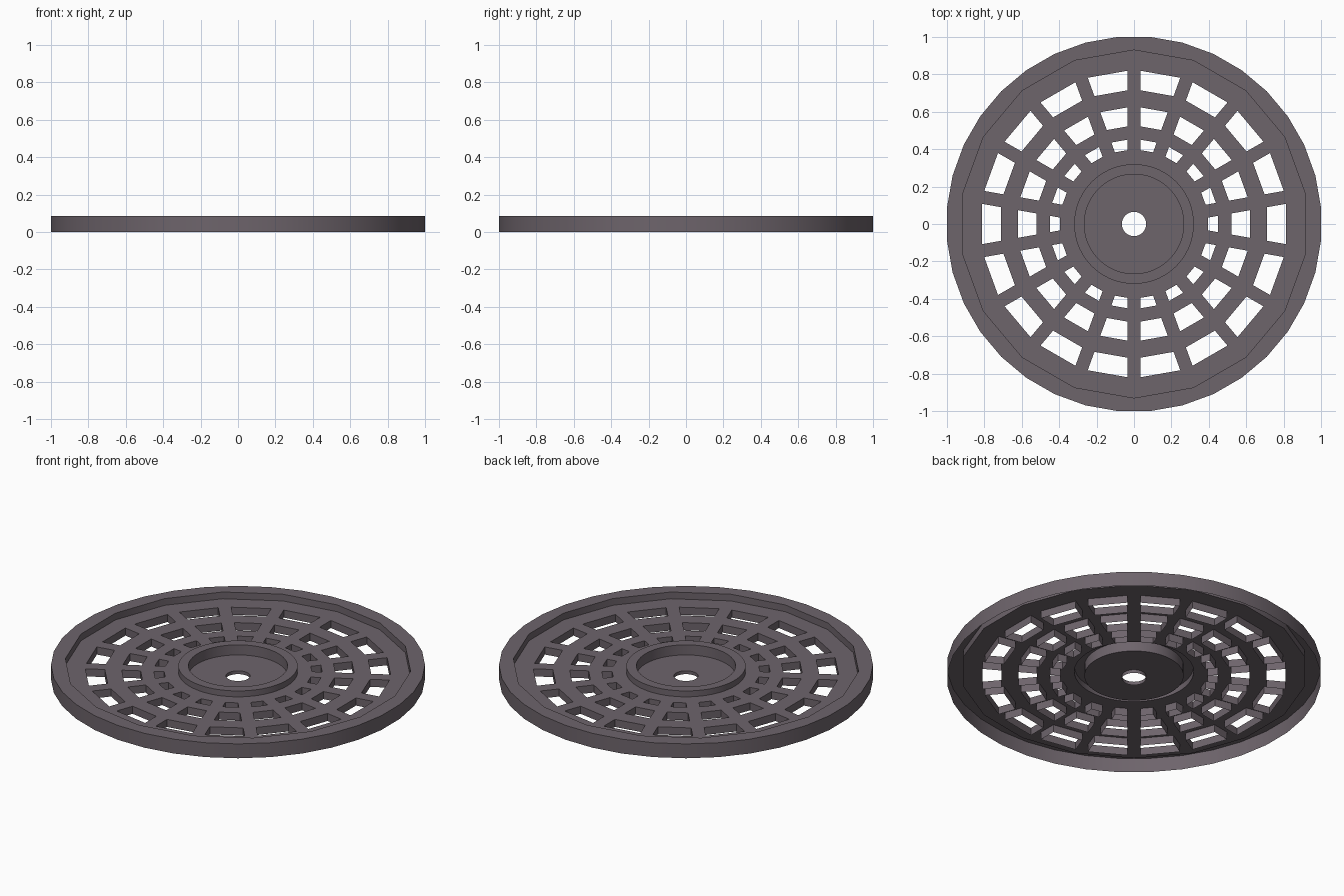
import bpy, bmesh, math

if "Cube" in bpy.data.objects:
    bpy.data.objects.remove(bpy.data.objects["Cube"])

mat = bpy.data.materials.new("warm_dark_grey")
mat.diffuse_color = (0.155, 0.128, 0.148, 1)
mat.use_nodes = True
mat.node_tree.nodes["Principled BSDF"].inputs["Base Color"].default_value = mat.diffuse_color

Z_RIM, Z_GRATE, Z_RIDGE, Z_FLOOR = 0.085, 0.045, 0.08, 0.02
N = 18                                   # spokes
T10 = math.tan(math.radians(10))
HALF = 0.035 / math.cos(math.radians(10))  # half spoke width


def polar(r, deg, z):
    a = math.radians(deg)
    return (r * math.cos(a), r * math.sin(a), z)


def add(bm, *pts):
    return bm.faces.new([bm.verts.new(p) for p in pts])


def finish(bm, name):
    # weld, orient upward, shade
    bmesh.ops.remove_doubles(bm, verts=bm.verts, dist=0.0002)
    bmesh.ops.recalc_face_normals(bm, faces=bm.faces)
    bm.normal_update()
    if sum(f.normal.z * f.calc_area() for f in bm.faces) < 0:
        bmesh.ops.reverse_faces(bm, faces=bm.faces)
    for f in bm.faces:
        f.smooth = True
    me = bpy.data.meshes.new(name)
    bm.to_mesh(me)
    bm.free()
    me.set_sharp_from_angle(angle=math.radians(30))
    me.materials.append(mat)
    ob = bpy.data.objects.new(name, me)
    bpy.context.collection.objects.link(ob)


# Outer rim: 36-sided skirt, flat flange, 18-sided inner step
bm = bmesh.new()
R_OUT, R_IN = 1.0038, 0.93
for k in range(36):
    a, b = 5 + 10 * k, 15 + 10 * k
    add(bm, polar(R_OUT, a, 0), polar(R_OUT, b, 0),
        polar(R_OUT, b, Z_RIM), polar(R_OUT, a, Z_RIM))
for i in range(N):
    c = 20 * i
    i0, i1 = polar(R_IN, c - 10, Z_RIM), polar(R_IN, c + 10, Z_RIM)
    o0, o1, o2 = (polar(R_OUT, c + d, Z_RIM) for d in (-5, 5, 15))
    add(bm, i0, o0, o1, i1)
    add(bm, i1, o1, o2)
    add(bm, i0, i1, polar(R_IN, c + 10, Z_GRATE), polar(R_IN, c - 10, Z_GRATE))
finish(bm, "outer_rim")

# Grate: one sector with three windows, repeated around
bm = bmesh.new()
rows = [0.395, 0.45, 0.52, 0.62, 0.71, 0.813, R_IN * math.cos(math.radians(10))]
for i in range(N):
    ca, sa = math.cos(math.radians(20 * i)), math.sin(math.radians(20 * i))

    def P(x, y, z=Z_GRATE):
        return (x * ca - y * sa, x * sa + y * ca, z)

    def ys(x):
        return (-x * T10, -x * T10 + HALF, x * T10 - HALF, x * T10)

    for r in range(len(rows) - 1):
        x0, x1 = rows[r], rows[r + 1]
        y0, y1 = ys(x0), ys(x1)
        hole = r % 2 == 0
        for s in range(3):
            if s == 1 and hole:
                continue
            add(bm, P(x0, y0[s]), P(x1, y1[s]), P(x1, y1[s + 1]), P(x0, y0[s + 1]))
        if hole:
            # window walls hanging down to the ground
            c = [(x0, y0[1]), (x1, y1[1]), (x1, y1[2]), (x0, y0[2])]
            for j in range(4):
                p, q = c[j], c[(j + 1) % 4]
                add(bm, P(*p), P(*q), P(*q, 0), P(*p, 0))
    # inner apron up to the round hub
    arc = [polar(0.32, 20 * i + d, Z_GRATE) for d in (10, 5, 0, -5, -10)]
    add(bm, *[P(rows[0], y) for y in ys(rows[0])], *arc)
finish(bm, "grate")

# Hub: raised ring, sunken floor and centre hole
bm = bmesh.new()
profile = [(0.32, Z_GRATE), (0.32, Z_RIDGE), (0.266, Z_RIDGE),
           (0.266, Z_FLOOR), (0.065, Z_FLOOR), (0.065, 0)]
for k in range(72):
    a, b = 5 * k, 5 * k + 5
    for (r0, z0), (r1, z1) in zip(profile, profile[1:]):
        add(bm, polar(r0, a, z0), polar(r0, b, z0), polar(r1, b, z1), polar(r1, a, z1))
finish(bm, "hub")
